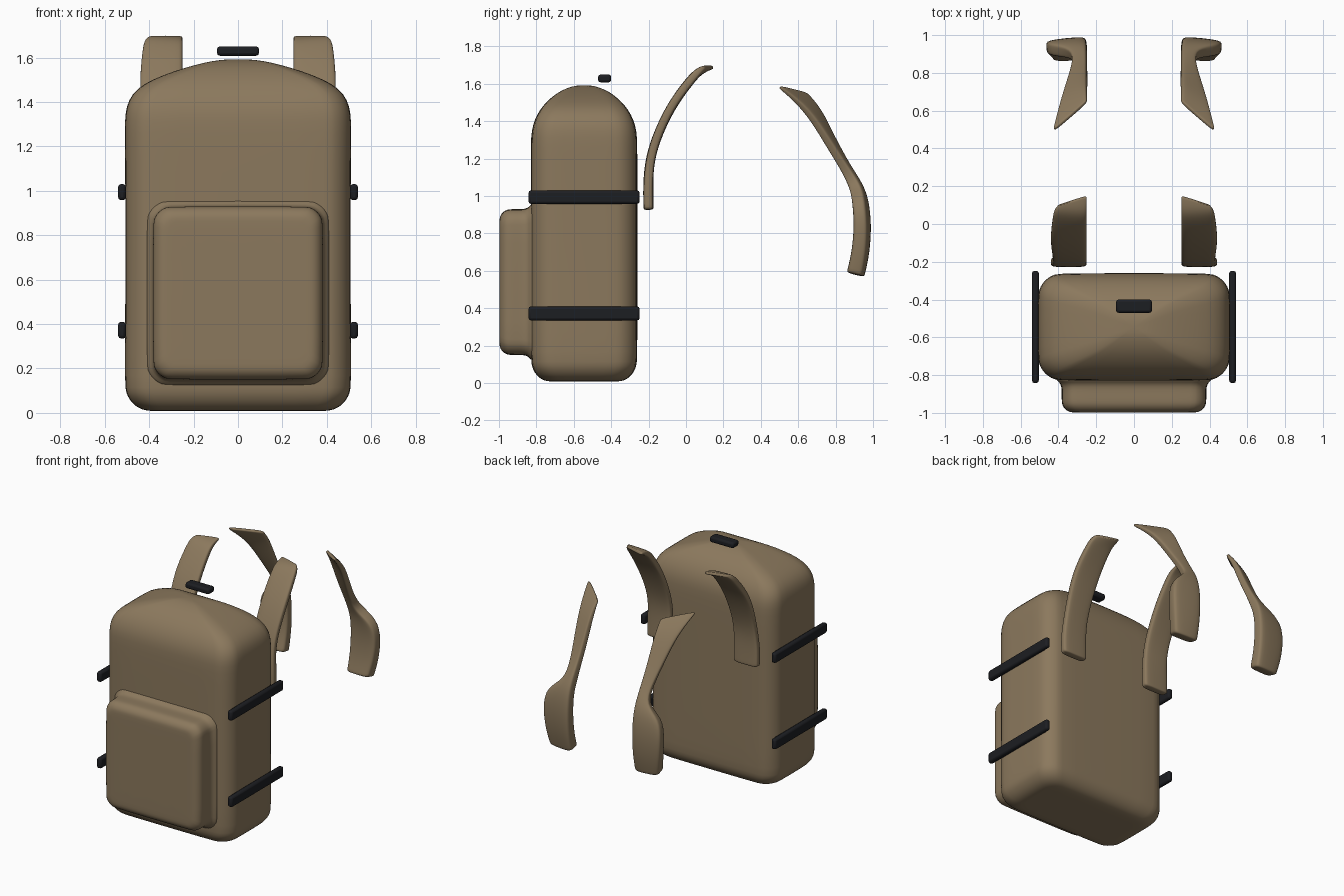
import bpy, bmesh, math
from mathutils import Vector

if "Cube" in bpy.data.objects:
    bpy.data.objects.remove(bpy.data.objects["Cube"])


def material(name, rgb):
    m = bpy.data.materials.new(name)
    m.diffuse_color = (*rgb, 1)
    m.use_nodes = True
    m.node_tree.nodes["Principled BSDF"].inputs["Base Color"].default_value = m.diffuse_color
    return m


CANVAS = material("canvas", (0.26, 0.19, 0.11))
WEBBING = material("webbing", (0.012, 0.013, 0.016))


def finish(name, bm, mat, mirror=False, subsurf=0, bevel=0):
    bmesh.ops.recalc_face_normals(bm, faces=bm.faces)
    me = bpy.data.meshes.new(name)
    bm.to_mesh(me)
    bm.free()
    me.materials.append(mat)
    ob = bpy.data.objects.new(name, me)
    bpy.context.collection.objects.link(ob)
    if bevel:
        b = ob.modifiers.new("bevel", 'BEVEL')
        b.width, b.segments = bevel, 2
    if mirror:
        ob.modifiers.new("mirror", 'MIRROR').use_mirror_merge = False
    if subsurf:
        s = ob.modifiers.new("subsurf", 'SUBSURF')
        s.levels = s.render_levels = subsurf
    bpy.ops.object.select_all(action='DESELECT')
    ob.select_set(True)
    bpy.context.view_layer.objects.active = ob
    if bevel:
        bpy.ops.object.shade_smooth_by_angle(angle=math.radians(35))
    else:
        bpy.ops.object.shade_smooth()
    return ob


def loft(rings):
    bm = bmesh.new()
    rows = [[bm.verts.new(p) for p in ring] for ring in rings]
    n = len(rows[0])
    for a, b in zip(rows, rows[1:]):
        for i in range(n):
            j = (i + 1) % n
            bm.faces.new((a[i], a[j], b[j], b[i]))
    bm.faces.new(rows[0])
    bm.faces.new(rows[-1])
    return bm


def rounded_rect(w, d, r, n=5):
    pts = []
    for k, (sx, sy) in enumerate([(1, 1), (-1, 1), (-1, -1), (1, -1)]):
        for i in range(n + 1):
            a = math.pi / 2 * (k + i / n)
            pts.append((sx * (w - r) + r * math.cos(a), sy * (d - r) + r * math.sin(a)))
    return pts


def box(name, lo, hi, mirror=False):
    bm = bmesh.new()
    bmesh.ops.create_cube(bm, size=1)
    for v in bm.verts:
        v.co = [(a + b) / 2 + c * (b - a) for a, b, c in zip(lo, hi, v.co)]
    return finish(name, bm, WEBBING, mirror=mirror, bevel=0.013)


# Main body: stacked rounded rectangles (z, half width, half depth) with a domed top
levels = [(0.008, 0.33, 0.13)]
for i in range(6):
    a = math.pi / 2 * i / 5
    levels.append((0.008 + 0.12 * (1 - math.cos(a)),
                   0.395 + 0.115 * math.sin(a), 0.185 + 0.1 * math.sin(a)))
levels += [(0.4, 0.508, 0.285), (0.8, 0.507, 0.285), (1.1, 0.508, 0.285), (1.28, 0.51, 0.285),
           (1.35, 0.508, 0.281), (1.41, 0.493, 0.264), (1.46, 0.455, 0.237), (1.50, 0.39, 0.205),
           (1.54, 0.285, 0.16), (1.568, 0.19, 0.115), (1.586, 0.11, 0.065), (1.592, 0.05, 0.03)]
rings = [[(x, y - 0.545, z) for x, y in rounded_rect(w, d, 0.45 * d)] for z, w, d in levels]
finish("backpack_body", loft(rings), CANVAS, subsurf=1)

# Front pocket with rounded front edge and flared base (y, inset)
steps = [(-0.78, -0.035), (-0.825, -0.033), (-0.838, -0.012), (-0.86, 0.0), (-0.9, 0.0)]
for i in range(6):
    a = math.pi / 2 * i / 5
    steps.append((-0.938 - 0.06 * math.sin(a), 0.06 * (1 - math.cos(a))))
steps.append((-0.998, 0.12))
rings = [[(x, y, z + 0.54) for x, z in rounded_rect(0.383 - s, 0.39 - s, 0.085 - 0.5 * s)]
         for y, s in steps]
finish("front_pocket", loft(rings), CANVAS, subsurf=1)

# Side compression straps and top carry handle
for name, z0, z1 in (("lower_side_strap", 0.335, 0.41), ("upper_side_strap", 0.958, 1.03)):
    box(name, (0.504, -0.842, z0), (0.54, -0.248, z1), mirror=True)
box("carry_handle", (-0.095, -0.47, 1.608), (0.095, -0.4, 1.65))


# Shoulder straps: sections of (inner y, z, outer x, y, z, thickness)
def shoulder_strap(name, sections):
    secs = [(Vector((0.25, s[0], s[1])), Vector(s[2:5]), s[5]) for s in sections]

    def between(a, b, f):
        return (a[0].lerp(b[0], f), a[1].lerp(b[1], f), a[2] + (b[2] - a[2]) * f)
    secs.insert(1, between(secs[0], secs[1], 0.12))
    secs.insert(-1, between(secs[-1], secs[-2], 0.12))
    shape = [(0, -.3), (.06, -.5), (.94, -.5), (1, -.3), (1, .3), (.94, .5), (.06, .5), (0, .3)]
    rings = []
    for k, (p, q, t) in enumerate(secs):
        a, b = secs[max(k - 1, 0)], secs[min(k + 1, len(secs) - 1)]
        n = (q - p).cross(b[0] + b[1] - a[0] - a[1]).normalized()
        rings.append([p.lerp(q, u) + n * v * t for u, v in shape])
    finish(name, loft(rings), CANVAS, mirror=True, subsurf=2)


shoulder_strap("upper_shoulder_strap", [
    (-0.20, 0.925, 0.44, -0.20, 0.925, 0.055),
    (-0.203, 1.05, 0.442, -0.203, 1.05, 0.055),
    (-0.20, 1.17, 0.43, -0.195, 1.17, 0.05),
    (-0.165, 1.30, 0.43, -0.165, 1.30, 0.05),
    (-0.08, 1.48, 0.445, -0.085, 1.48, 0.05),
    (0.025, 1.625, 0.432, 0.02, 1.615, 0.05),
    (0.075, 1.67, 0.424, 0.07, 1.672, 0.045),
    (0.15, 1.69, 0.40, 0.10, 1.69, 0.02)])

shoulder_strap("lower_shoulder_strap", [
    (0.645, 1.55, 0.43, 0.488, 1.59, 0.02),
    (0.715, 1.46, 0.385, 0.645, 1.465, 0.045),
    (0.785, 1.30, 0.35, 0.755, 1.29, 0.05),
    (0.86, 1.16, 0.322, 0.845, 1.15, 0.05),
    (0.915, 1.06, 0.325, 0.905, 1.05, 0.07),
    (0.945, 0.98, 0.45, 0.92, 0.98, 0.08),
    (0.957, 0.85, 0.47, 0.935, 0.85, 0.085),
    (0.945, 0.70, 0.455, 0.925, 0.70, 0.09),
    (0.912, 0.575, 0.43, 0.90, 0.58, 0.095)])
